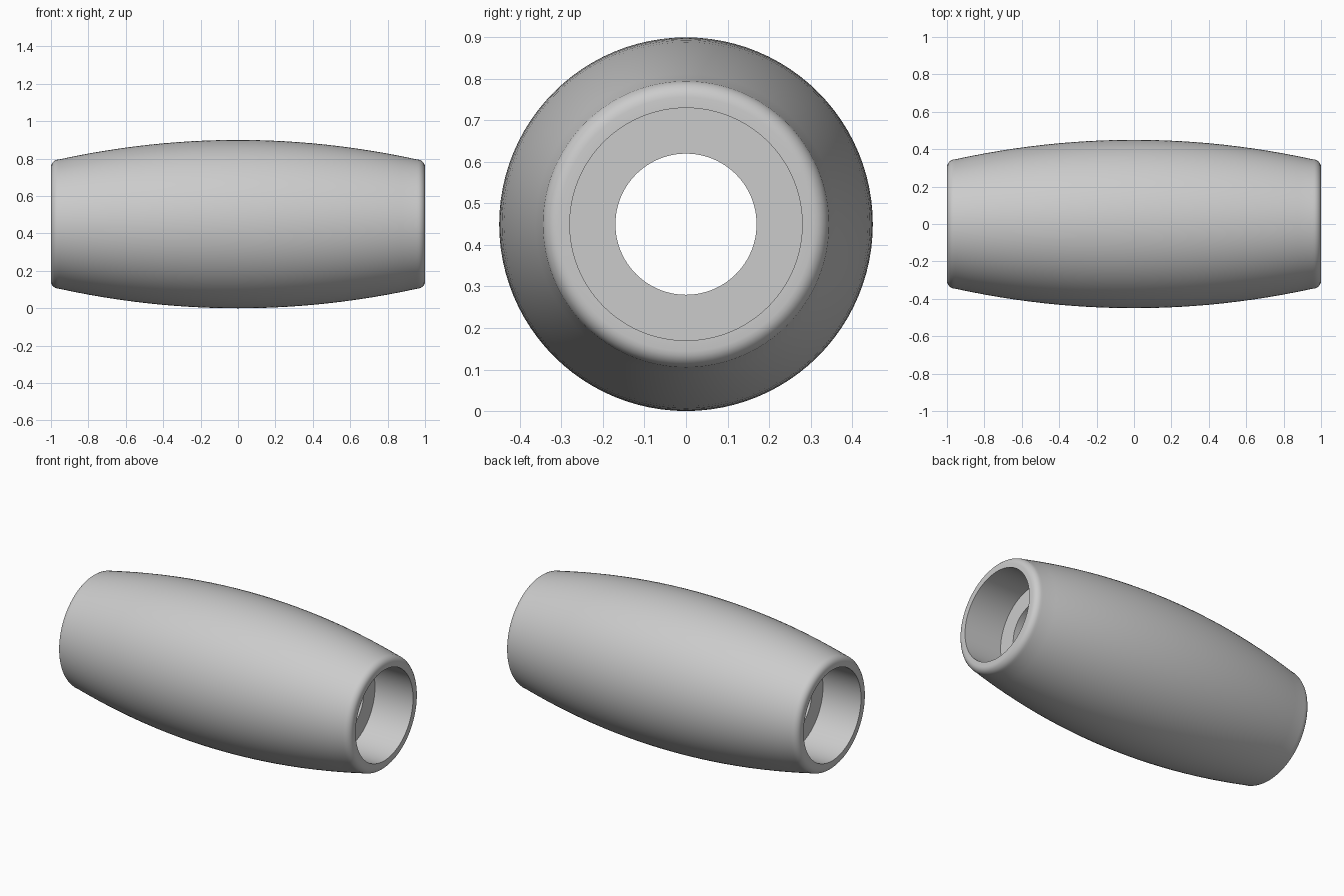
import bpy, math

if "Cube" in bpy.data.objects:
    bpy.data.objects.remove(bpy.data.objects["Cube"])

SEG, CZ = 96, 0.45
R_MID, R_END, X_END = 0.45, 0.346, 0.955   # barrel curve
FLAT, OPEN_R, BORE_R, DEPTH = 0.306, 0.28, 0.17, 0.26


def barrel_radius(x):
    return R_MID - (R_MID - R_END) * (x / X_END) ** 2


# Half profile (x, radius): bulged outside, rounded lip, counterbore floor, bore
half = [(X_END * i / 12, barrel_radius(X_END * i / 12)) for i in range(13)]
for i in range(1, 7):
    a = math.pi / 2 * (1 - i / 6)
    half.append((X_END + (1 - X_END) * math.cos(a),
                 FLAT + (R_END - FLAT) * math.sin(a)))
half += [(1, OPEN_R), (1 - DEPTH, OPEN_R), (1 - DEPTH, BORE_R)]

# Mirror into a closed loop around the ring section
profile = half + [(-x, r) for x, r in reversed(half[1:])]
n = len(profile)

# Revolve about the x axis
verts, faces = [], []
for s in range(SEG):
    t = 2 * math.pi * s / SEG
    verts += [(x, r * math.cos(t), CZ + r * math.sin(t)) for x, r in profile]
for s in range(SEG):
    a, b = s * n, (s + 1) % SEG * n
    for i in range(n):
        j = (i + 1) % n
        faces.append((a + i, a + j, b + j, b + i))

mesh = bpy.data.meshes.new("barrel_sleeve")
mesh.from_pydata(verts, [], faces)
obj = bpy.data.objects.new("barrel_sleeve", mesh)
bpy.context.collection.objects.link(obj)

# Plain grey
mat = bpy.data.materials.new("light_grey")
mat.diffuse_color = (0.6, 0.6, 0.6, 1)
mat.use_nodes = True
mat.node_tree.nodes["Principled BSDF"].inputs["Base Color"].default_value = mat.diffuse_color
mesh.materials.append(mat)

# Consistent outward normals, smooth with sharp edges
bpy.context.view_layer.objects.active = obj
obj.select_set(True)
bpy.ops.object.mode_set(mode='EDIT')
bpy.ops.mesh.select_all(action='SELECT')
bpy.ops.mesh.normals_make_consistent(inside=False)
bpy.ops.object.mode_set(mode='OBJECT')
bpy.ops.object.shade_smooth_by_angle(angle=math.radians(35))
